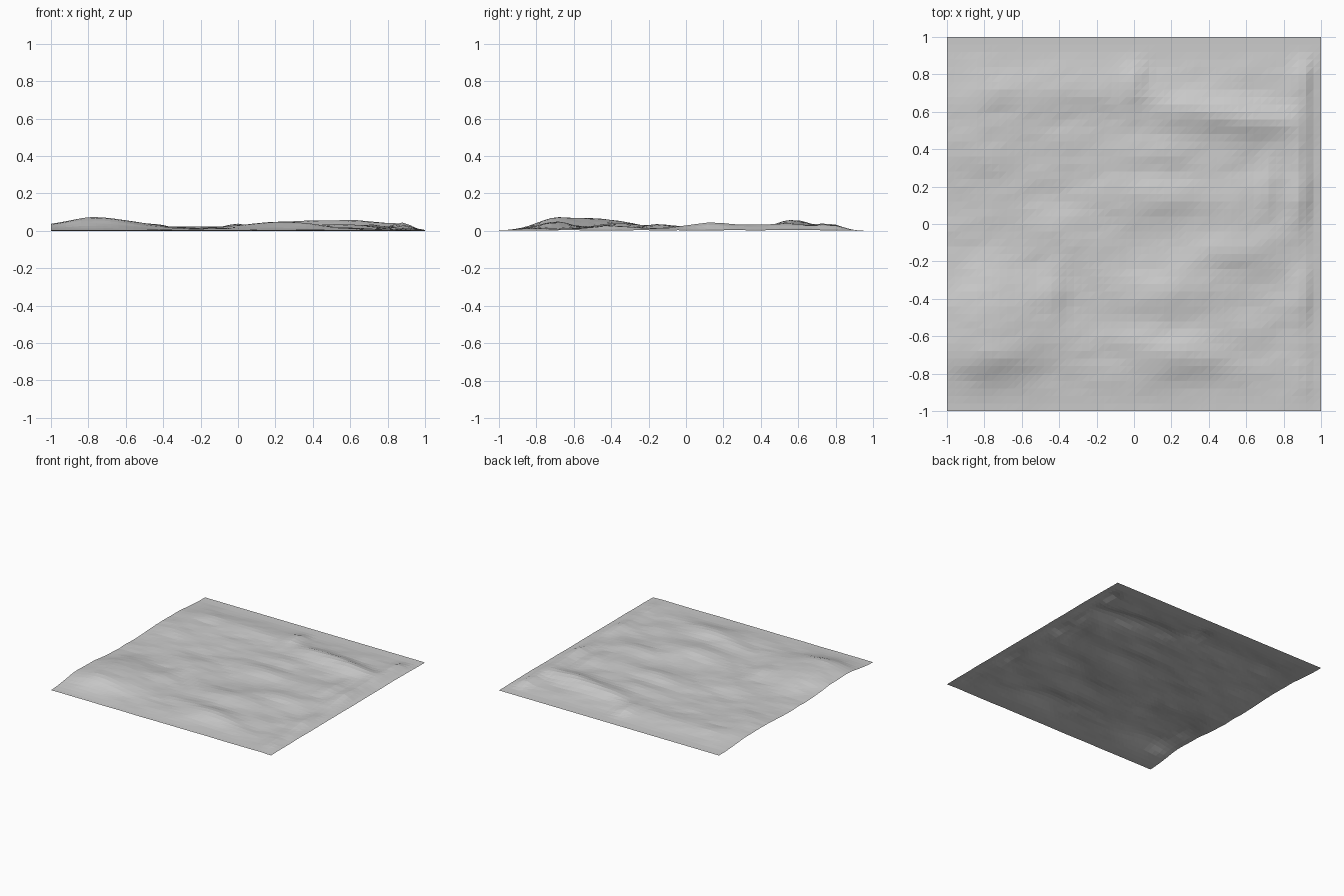
import bpy
import bmesh
import math
from mathutils import Vector, noise

default_cube = bpy.data.objects.get("Cube")
if default_cube:
    bpy.data.objects.remove(default_cube, do_unlink=True)

CELLS = 50
SIZE = 2.0

# Landforms as (x, y, height); each group shares one footprint
BROAD_HILLS = [(-.75, -.5, .045), (-.8, -.65, .02), (-.9, .45, .022),
               (.55, .1, .014), (.2, -.6, .018)]
EAST_WEST_RIDGES = [(.25, .62, .03), (.5, .58, .032), (.72, .54, .028),
                    (.15, .14, .022), (.15, .38, .015), (.2, -.34, .026),
                    (.5, -.16, .024), (.25, -.72, .024), (-.2, .7, .018),
                    (-.65, .73, .014), (-.8, -.7, .02), (-.4, -.05, .012)]
NORTH_SOUTH_RIDGES = [(.88, .12, .03), (.88, .38, .02), (.9, .77, .03),
                      (0, .78, .02), (.72, .2, .018), (.9, -.4, .024),
                      (.9, -.85, .012), (-.42, -.35, .012)]
FOOTPRINTS = [(BROAD_HILLS, .22, .2),
              (EAST_WEST_RIDGES, .17, .07),
              (NORTH_SOUTH_RIDGES, .045, .11)]


def smoothstep(low, high, value):
    t = min(max((value - low) / (high - low), 0), 1)
    return t * t * (3 - 2 * t)


def bump(x, y, width, depth):
    return math.exp(-((x / width) ** 2 + (y / depth) ** 2) / 2)


def terrain_height(x, y):
    height = .008
    for landforms, width, depth in FOOTPRINTS:
        for cx, cy, peak in landforms:
            height += peak * bump(x - cx, y - cy, width, depth)
    # Small rolling undulation, stretched from west to east
    height += .008 * noise.noise(Vector((x * 4, y * 7, .3)))
    height += .003 * noise.noise(Vector((x * 9, y * 15, .7)))
    # Sink towards the back, front and east borders
    height *= 1 - smoothstep(.78, .95, y)
    height *= .25 + .75 * smoothstep(-1, -.75, y)
    height *= 1 - .7 * smoothstep(.9, 1, x)
    # The west border stays raised, only a little lower than inland
    height *= .75 + .25 * smoothstep(-1, -.8, x)
    return max(height, 0)


def make_material(name, colour):
    material = bpy.data.materials.new(name)
    material.use_nodes = True
    material.diffuse_color = colour
    shader = next(n for n in material.node_tree.nodes if n.type == "BSDF_PRINCIPLED")
    shader.inputs["Base Color"].default_value = colour
    return material


def make_terrain():
    bm = bmesh.new()
    step = SIZE / CELLS
    rows = []
    for j in range(CELLS + 1):
        y = j * step - SIZE / 2
        row = []
        for i in range(CELLS + 1):
            x = i * step - SIZE / 2
            row.append(bm.verts.new((x, y, terrain_height(x, y))))
        rows.append(row)
    # Two triangles per cell, split along the same diagonal
    for south, north in zip(rows, rows[1:]):
        for i in range(CELLS):
            bm.faces.new((south[i], south[i + 1], north[i + 1]))
            bm.faces.new((south[i], north[i + 1], north[i]))
    mesh = bpy.data.meshes.new("terrain")
    bm.to_mesh(mesh)
    bm.free()
    terrain = bpy.data.objects.new("terrain", mesh)
    bpy.context.collection.objects.link(terrain)
    return terrain


terrain = make_terrain()
terrain.data.materials.append(make_material("pale_grey_ground", (.6, .6, .6, 1)))
